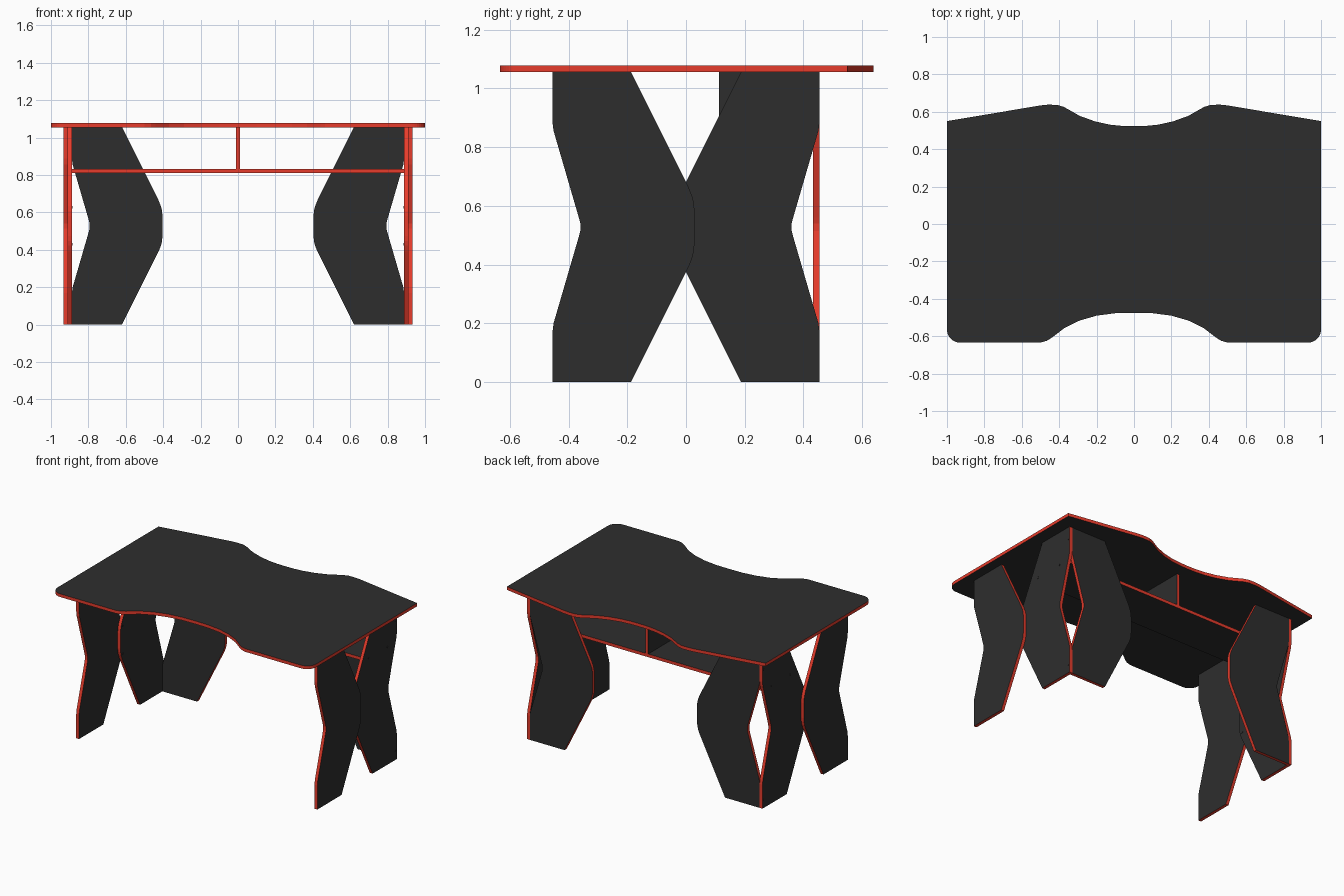
import bpy, bmesh, math
from mathutils import Vector

if "Cube" in bpy.data.objects:
    bpy.data.objects.remove(bpy.data.objects["Cube"])


def material(name, rgb):
    m = bpy.data.materials.new(name)
    m.diffuse_color = (*rgb, 1)
    m.use_nodes = True
    m.node_tree.nodes["Principled BSDF"].inputs["Base Color"].default_value = m.diffuse_color
    return m


DARK = material("dark_laminate", (0.027, 0.027, 0.027))
RED = material("red_edging", (0.8, 0.045, 0.025))
T = 0.022          # board thickness
H = 1.055          # underside of the desktop
LAYER = 0.91       # plane between the front and rear side boards


def board(name, outline, place, direction):
    """Flat board: dark faces, red edge banding."""
    d = Vector(direction)
    bm = bmesh.new()
    face = bm.faces.new([bm.verts.new(place(u, v)) for u, v in outline])
    ext = bmesh.ops.extrude_face_region(bm, geom=[face], use_keep_orig=True)
    bmesh.ops.translate(bm, vec=d,
                        verts=[g for g in ext["geom"] if isinstance(g, bmesh.types.BMVert)])
    bmesh.ops.recalc_face_normals(bm, faces=bm.faces[:])
    bm.normal_update()
    axis = d.normalized()
    for f in bm.faces:
        f.material_index = 0 if abs(f.normal.dot(axis)) > 0.9 else 1
    me = bpy.data.meshes.new(name)
    bm.to_mesh(me)
    bm.free()
    me.materials.append(DARK)
    me.materials.append(RED)
    ob = bpy.data.objects.new(name, me)
    bpy.context.collection.objects.link(ob)
    return ob


def rect(u0, u1, v0, v1):
    return [(u0, v0), (u1, v0), (u1, v1), (u0, v1)]


# Desktop: half outline mirrored in x
front = [(0.1, -0.477), (0.2, -0.490), (0.29, -0.516), (0.37, -0.555),
         (0.44, -0.608), (0.465, -0.624), (0.5, -0.634)]
corner = [(0.93 + 0.07 * math.sin(a), -0.564 - 0.07 * math.cos(a))
          for a in (math.pi / 2 * i / 8 for i in range(9))]
back = [(1, 0.55), (0.5, 0.634), (0.46, 0.638), (0.41, 0.637), (0.375, 0.626),
        (0.29, 0.578), (0.21, 0.549), (0.13, 0.531), (0.06, 0.524)]
half = front + corner + back
top = [(0, -0.475)] + half + [(0, 0.523)] + [(-x, y) for x, y in reversed(half)]
board("desktop", top, lambda u, v: (u, v, H), (0, 0, T))

# Chevron leg profile: u is the distance from the outer edge, mirrored about mid height
inner = [(0.268, 0), (0.464, 0.392), (0.476, 0.422), (0.482, 0.447), (0.484, 0.475)]
outer = [(0, 0), (0, 0.168), (0.004, 0.2), (0.090, 0.495), (0.095, 0.515)]
leg = (inner + [(u, H - z) for u, z in reversed(inner)]
       + [(u, H - z) for u, z in outer] + list(reversed(outer)))


def screw(name, loc):
    bpy.ops.mesh.primitive_cylinder_add(vertices=12, radius=0.007, depth=0.004,
                                        location=loc, rotation=(0, math.pi / 2, 0))
    ob = bpy.context.object
    ob.name = name
    ob.data.materials.append(DARK)


for side, s in (("left", -1), ("right", 1)):
    # Side legs, the front one lapping outside the rear one, and the back leg
    board(f"{side}_front_leg", leg, lambda u, z: (s * LAYER, u - 0.455, z), (s * T, 0, 0))
    board(f"{side}_rear_leg", leg, lambda u, z: (s * LAYER, 0.455 - u, z), (-s * T, 0, 0))
    board(f"{side}_back_leg", leg, lambda u, z: (s * (LAYER - T - u), 0.455, z), (0, -T, 0))
    # Screws into the shelf and back leg, and through the lapped joint
    for y, z in ((0.145, 0.82), (0.353, 0.82), (0.443, 0.97), (0.443, 0.06)):
        screw(f"{side}_screw", (s * LAYER, y, z))
    for z in (0.43, 0.627):
        screw(f"{side}_lap_bolt", (s * (LAYER - T - 0.001), 0, z))

# Under-desk shelf and its centre divider
w = LAYER - T
board("shelf", rect(-w, w, 0.112, 0.433), lambda u, v: (u, v, 0.810), (0, 0, T))
board("shelf_divider", rect(0.112, 0.433, 0.810 + T, H), lambda u, v: (-T / 2, u, v), (T, 0, 0))
